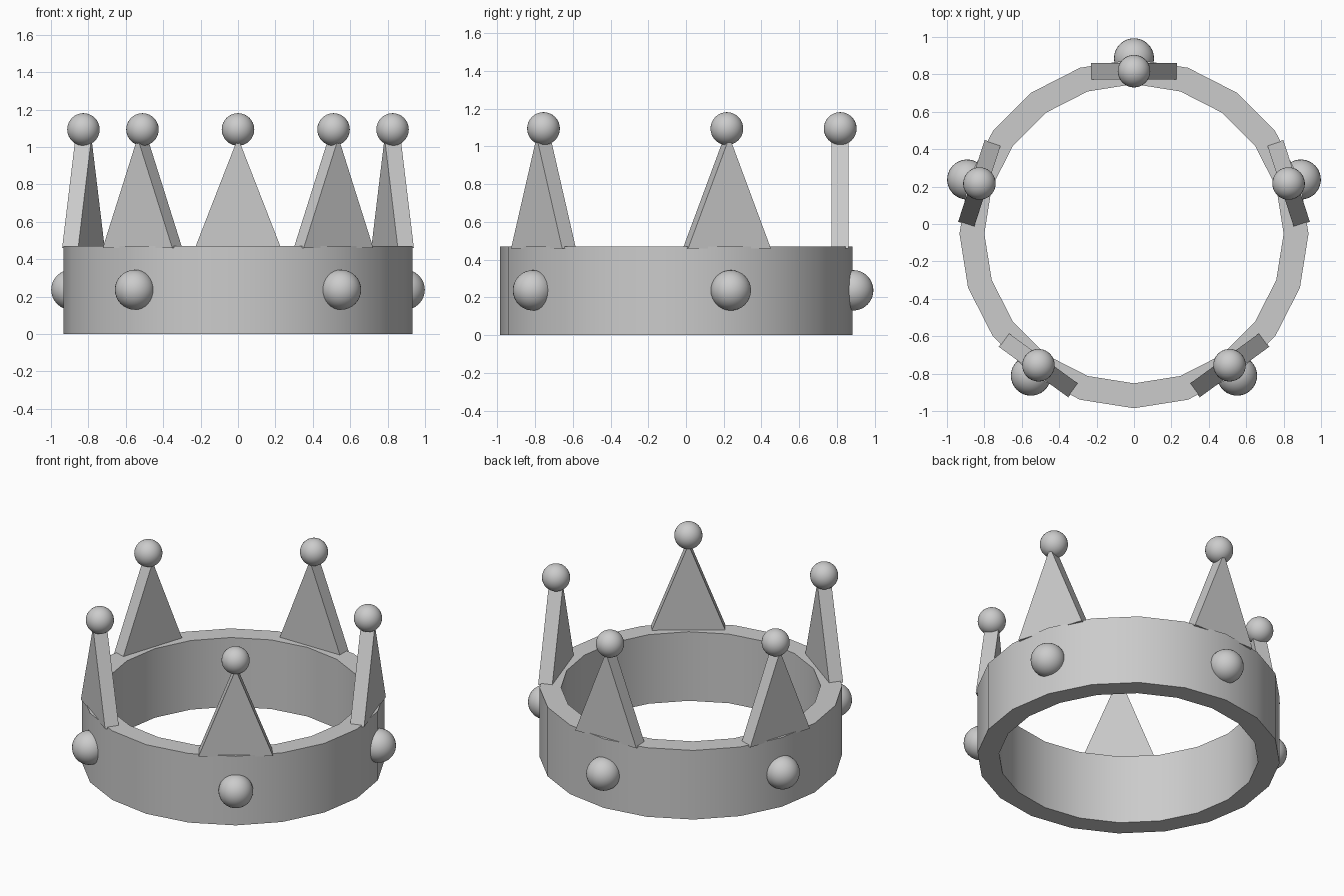
import bpy
import bmesh
import math
from mathutils import Matrix, Vector

cube = bpy.data.objects.get("Cube")
if cube:
    bpy.data.objects.remove(cube, do_unlink=True)

SIDES = 20
CENTRE_Y = -0.052
OUTER, INNER, HEIGHT = 0.933, 0.80, 0.47

grey = bpy.data.materials.new("plain grey")
grey.use_nodes = True
colour = (0.6, 0.6, 0.6, 1)
grey.diffuse_color = colour
grey.node_tree.nodes["Principled BSDF"].inputs["Base Color"].default_value = colour


def finish(bm, name, smooth=True):
    bmesh.ops.recalc_face_normals(bm, faces=bm.faces)
    mesh = bpy.data.meshes.new(name)
    bm.to_mesh(mesh)
    bm.free()
    mesh.materials.append(grey)
    obj = bpy.data.objects.new(name, mesh)
    bpy.context.collection.objects.link(obj)
    if smooth:
        bpy.ops.object.select_all(action="DESELECT")
        obj.select_set(True)
        bpy.context.view_layer.objects.active = obj
        bpy.ops.object.shade_smooth_by_angle(angle=math.radians(35))
    return obj


def ball(name, radius, matrix):
    bm = bmesh.new()
    bmesh.ops.create_uvsphere(bm, u_segments=32, v_segments=16,
                              radius=radius, matrix=matrix)
    return finish(bm, name)


# Band: rectangular section spun around the vertical axis
bm = bmesh.new()
section = [(OUTER, 0), (OUTER, HEIGHT), (INNER, HEIGHT), (INNER, 0)]
rings = []
for i in range(SIDES):
    a = math.tau * i / SIDES
    rings.append([bm.verts.new((r * math.cos(a), r * math.sin(a) + CENTRE_Y, z))
                  for r, z in section])
for i, ring in enumerate(rings):
    after = rings[(i + 1) % SIDES]
    for j in range(4):
        k = (j + 1) % 4
        bm.faces.new((ring[j], after[j], after[k], ring[k]))
finish(bm, "band")


# Five points, each with a tip ball and a round gem below it
def place(angle, radius, z):
    return (Matrix.Translation((0, CENTRE_Y, 0)) @ Matrix.Rotation(angle, 4, "Z")
            @ Matrix.Translation((radius, 0, z)))


names = ["left", "back", "right", "front_right", "front_left"]
for i, side in enumerate(names):
    angle = math.radians(18 + 72 * i)

    # Triangular prism standing on the band
    bm = bmesh.new()
    outline = [(-0.23, 0), (0.23, 0), (0, 0.59)]
    face = bm.faces.new([bm.verts.new((-0.045, y, z)) for y, z in outline])
    extruded = bmesh.ops.extrude_face_region(bm, geom=[face])["geom"]
    moved = [g for g in extruded if isinstance(g, bmesh.types.BMVert)]
    bmesh.ops.translate(bm, verts=moved, vec=Vector((0.09, 0, 0)))
    bmesh.ops.transform(bm, verts=bm.verts, matrix=place(angle, 0.869, 0.46))
    finish(bm, side + "_point", smooth=False)

    ball(side + "_tip_ball", 0.087, place(angle, 0.869, 1.094))
    ball(side + "_gem", 0.107, place(angle, 0.938, 0.237))
